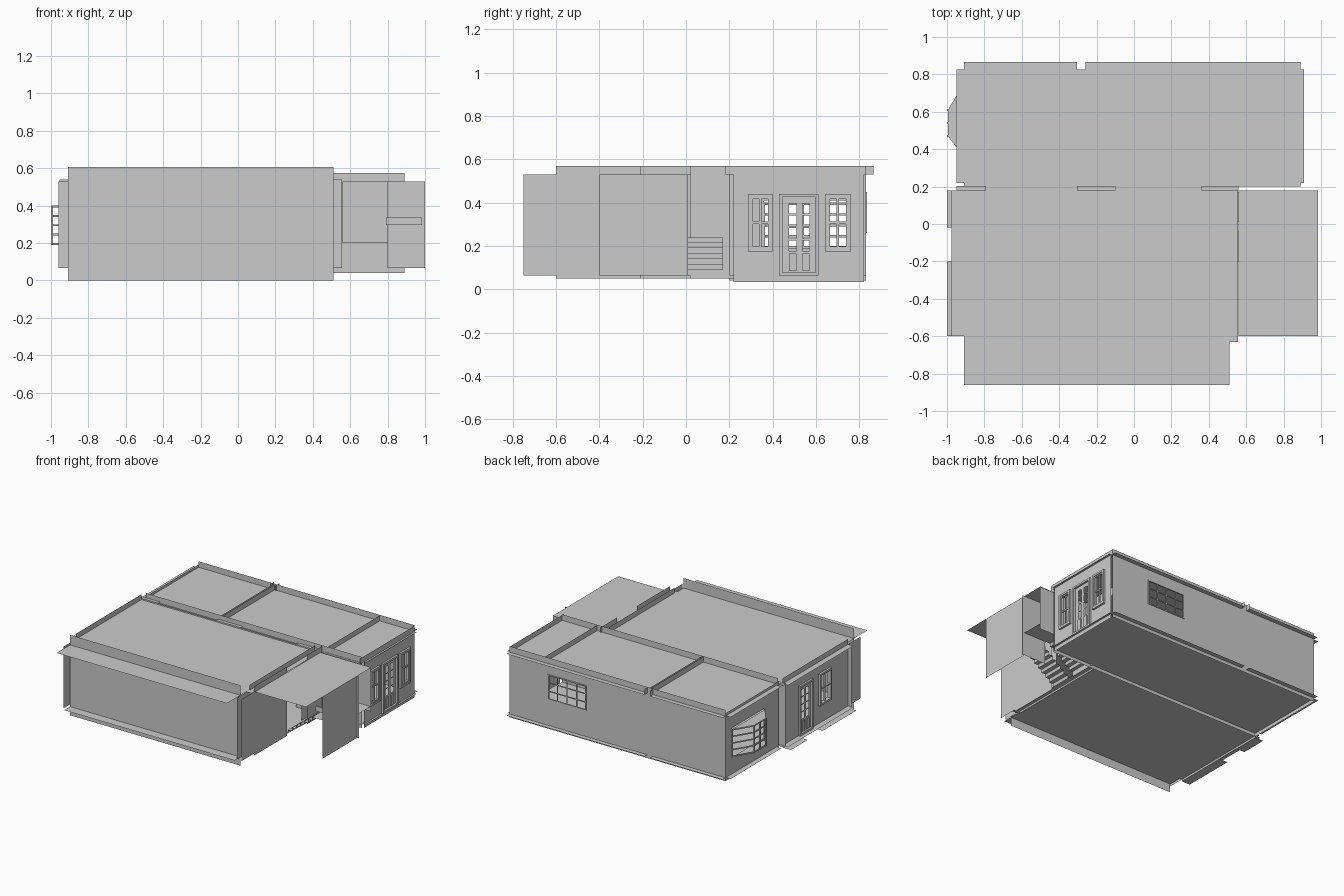
import bpy, bmesh

if "Cube" in bpy.data.objects:
    bpy.data.objects.remove(bpy.data.objects["Cube"])

FLOOR, CEIL = 0.065, 0.53


def finish(name, bm):
    me = bpy.data.meshes.new(name)
    bm.to_mesh(me)
    bm.free()
    ob = bpy.data.objects.new(name, me)
    bpy.context.collection.objects.link(ob)
    return ob


def put(axis, p, u, v):
    """Point on a plane: axis is the normal, (u, v) the other two in xyz order."""
    c = [u, v]
    c.insert(axis, p)
    return c


def sheet(name, axis, p, u0, u1, v0, v1, holes=()):
    """Flat rectangular sheet with rectangular openings."""
    us, vs = {u0, u1}, {v0, v1}
    for a, b, c, d in holes:
        us |= {a, b}
        vs |= {c, d}
    us, vs = sorted(us), sorted(vs)
    bm = bmesh.new()
    for a, b in zip(us, us[1:]):
        for c, d in zip(vs, vs[1:]):
            m, n = (a + b) / 2, (c + d) / 2
            if any(h[0] < m < h[1] and h[2] < n < h[3] for h in holes):
                continue
            bm.faces.new([bm.verts.new(put(axis, p, *q))
                          for q in ((a, c), (b, c), (b, d), (a, d))])
    bmesh.ops.remove_doubles(bm, verts=bm.verts, dist=1e-5)
    bmesh.ops.recalc_face_normals(bm, faces=bm.faces)
    return finish(name, bm)


def add_box(bm, lo, hi):
    r = bmesh.ops.create_cube(bm, size=1)
    for v in r['verts']:
        v.co = [l + (h - l) * (c + 0.5) for l, h, c in zip(lo, hi, v.co)]


def box(name, lo, hi):
    bm = bmesh.new()
    add_box(bm, lo, hi)
    return finish(name, bm)


def lattice(name, axis, p, rect, cols, rows, edge=0.014, bar=0.007, depth=0.02):
    """Frame plus glazing bars in one opening."""
    u0, u1, v0, v1 = rect
    bm = bmesh.new()

    def part(a, b, c, d, t):
        add_box(bm, put(axis, p - t / 2, a, c), put(axis, p + t / 2, b, d))
    part(u0, u0 + edge, v0, v1, depth)
    part(u1 - edge, u1, v0, v1, depth)
    part(u0 + edge, u1 - edge, v0, v0 + edge, depth)
    part(u0 + edge, u1 - edge, v1 - edge, v1, depth)
    for i in range(1, cols):
        u = u0 + (u1 - u0) * i / cols
        part(u - bar / 2, u + bar / 2, v0 + edge, v1 - edge, depth / 2)
    for j in range(1, rows):
        v = v0 + (v1 - v0) * j / rows
        part(u0 + edge, u1 - edge, v - bar / 2, v + bar / 2, depth / 2)
    return finish(name, bm)


def door_leaf(name, p, y0, y1, z1):
    """Glazed door: eight panes above two raised panels."""
    w, panes = y1 - y0, []
    for s in (0.2, 0.6):
        for j in range(4):
            z = 0.178 + j * 0.057
            panes.append((y0 + s * w, y0 + (s + 0.22) * w, z, z + 0.048))
        box(name + "_panel", (p - 0.008, y0 + s * w, 0.085),
            (p + 0.008, y0 + (s + 0.22) * w, 0.165))
    sheet(name, 0, p, y0, y1, FLOOR, z1, panes)


# floors and ceilings, overshooting the walls
for nm, z, front in (("floor", FLOOR, -0.77), ("ceiling", CEIL, -0.86)):
    sheet("main_" + nm, 2, z, -0.975, 0.51, -0.60, 0.18)
    sheet("main_front_" + nm, 2, z, -0.91, 0.51, front, -0.60)
    for i, (x0, x1) in enumerate(((-0.91, -0.305), (-0.26, 0.89))):
        sheet(f"back_edge_{nm}_{i}", 2, z, x0, x1, 0.825, 0.865)
    sheet("back_left_" + nm, 2, z, -0.95, -0.287, 0.22, 0.825)
    sheet("back_right_" + nm, 2, z, -0.275, 0.91, 0.22, 0.825)
    sheet("back_join_" + nm, 2, z, -0.91, 0.89, 0.20, 0.22)
    sheet("wall_gap_" + nm, 2, z, -0.95, 0.56, 0.18, 0.20)
    sheet("partition_" + nm, 2, z, -0.287, -0.275, 0.22, 0.825)
    sheet("stair_join_" + nm, 2, z, 0.51, 0.555, -0.63, 0.18)
sheet("stairwell_ceiling", 2, CEIL, 0.56, 0.985, -0.60, 0.18)
for i, (y0, y1) in enumerate(((-0.60, -0.20), (-0.02, 0.18))):
    sheet(f"outer_sill_{i}", 2, 0.05, -1.0, -0.93, y0, y1)

# main room walls
LX, RX, BX = -0.93, 0.895, -0.91
side_door = (-0.17, -0.01, FLOOR, 0.44)
side_win = (-0.39, -0.25, 0.20, 0.44)
sheet("main_front_wall", 1, -0.70, -0.91, 0.51, 0.0, 0.605)
sheet("main_left_wall", 0, LX, -0.60, 0.18, 0.05, 0.57, (side_door, side_win))
sheet("main_right_wall", 0, 0.515, -0.60, 0.18, 0.05, 0.57,
      [(-0.21, 0.02, FLOOR, CEIL)])
for i, x in enumerate((LX, 0.515, 0.555)):
    sheet(f"front_fin_{i}", 0, x, -0.75, -0.60, FLOOR, CEIL)
sheet("front_end_wall", 1, -0.60, -0.96, -0.91, FLOOR, CEIL)
sheet("stair_side_wall", 0, 0.555, -0.60, -0.21, 0.05, 0.57)
sheet("stair_side_pier", 0, 0.56, 0.02, 0.22, 0.05, 0.57)
openings = [(-0.79, -0.305, FLOOR, 0.5), (-0.10, 0.36, FLOOR, 0.5)]
sheet("main_back_wall", 1, 0.178, -0.955, 0.555, FLOOR, CEIL + 0.01, openings)
sheet("back_room_front_wall", 1, 0.203, -0.91, 0.89, 0.04, 0.575, openings)
for i, (x0, x1) in enumerate(((-0.95, -0.79), (-0.305, -0.10), (0.36, 0.56))):
    sheet(f"wall_cap_{i}", 2, 0.54, x0, x1, 0.178, 0.203)

# back room walls
back_win = (0.25, 0.57, 0.26, 0.45)
bay = (0.36, 0.75, 0.19, 0.41)
right_wins = [(0.285, 0.40, 0.175, 0.44), (0.64, 0.76, 0.175, 0.44)]
right_door = (0.43, 0.612, FLOOR, 0.44)
sheet("back_wall", 1, 0.83, -0.91, 0.89, 0.04, 0.575, [back_win])
sheet("back_left_wall", 0, BX, 0.20, 0.83, 0.04, 0.55, [bay])
sheet("back_right_wall", 0, RX, 0.22, 0.82, 0.035, 0.55, right_wins + [right_door])
sheet("back_right_rim", 0, 0.89, 0.18, 0.83, 0.53, 0.57)
for i, x in enumerate((-0.287, -0.275, 0.60)):
    sheet(f"partition_wall_{i}", 0, x, 0.20, 0.83, FLOOR, 0.57,
          [(0.28, 0.77, FLOOR, 0.47)])
for i, x in enumerate((-0.305, -0.26)):
    sheet(f"partition_end_{i}", 0, x, 0.82, 0.865, CEIL, 0.57)

# windows and doors
lattice("back_window", 1, 0.83, back_win, 4, 3, edge=0.008, depth=0.01)
for i, w in enumerate(right_wins):
    lattice(f"right_window_{i}", 0, RX, w, 1, 1, edge=0.014, depth=0.03)
    lattice(f"right_sash_{i}", 0, RX,
            (w[0] + 0.014, w[1] - 0.014, w[2] + 0.014, w[3] - 0.014), 2, 2,
            edge=0.009, bar=0.01)
lattice("side_window", 0, LX, side_win, 2, 2, depth=0.03)
for nm, p, d in (("right_door", RX, right_door), ("side_door", LX, side_door)):
    lattice(nm + "_frame", 0, p, d, 1, 1, depth=0.03)
    door_leaf(nm, p, d[0] + 0.014, d[1] - 0.014, d[3] - 0.014)

# bay window: three glazed sides with shelf-like bars
plan = [(BX, 0.36), (-0.995, 0.47), (-0.995, 0.61), (BX, 0.75)]
for nm, z in (("bay_sill", 0.19), ("bay_roof", 0.40)):
    bm = bmesh.new()
    bm.faces.new([bm.verts.new((x, y, z)) for x, y in plan])
    finish(nm, bm)


def rod(bm, a, b, r=0.005):
    """Square bar between two points."""
    add = [bm.verts.new((q[0] + s * r, q[1], q[2] + t * r)) for q in (a, b)
           for s, t in ((0, -1), (1, -1), (1, 1), (0, 1))]
    for i in range(4):
        j = (i + 1) % 4
        bm.faces.new((add[i], add[j], add[j + 4], add[i + 4]))


bm = bmesh.new()
for a, b in zip(plan, plan[1:]):
    for j in range(5):
        z = 0.195 + j * 0.05
        rod(bm, (*a, z), (*b, z))
for x, y in plan + [(-0.995, 0.54)]:
    add_box(bm, (x - 0.005, y - 0.005, 0.19), (x + 0.005, y + 0.005, 0.40))
finish("bay_bars", bm)

# stairwell walls, landing and two flights
sheet("stairwell_outer_wall", 0, 0.985, -0.40, 0.01, FLOOR, CEIL)
sheet("stairwell_centre_wall", 1, 0.01, 0.80, 1.0, FLOOR, CEIL)
sheet("stairwell_back_wall", 1, 0.175, 0.56, 0.985, 0.20, CEIL)
sheet("landing", 2, 0.24, 0.79, 0.985, -0.20, 0.17)
box("landing_rail", (0.79, -0.205, 0.297), (0.985, -0.195, 0.335))
for k, (y0, y1) in enumerate(((0.01, 0.17), (-0.20, -0.04))):
    bm = bmesh.new()
    n, run, rise = 7, 0.235 / 7, 0.175 / 7
    pts = [(0.555, FLOOR)]
    for i in range(n):
        x, z = 0.555 + i * run, FLOOR + (i + 1) * rise
        pts += [(x, z), (x + run, z)]
    for (xa, za), (xb, zb) in zip(pts, pts[1:]):
        bm.faces.new([bm.verts.new(c) for c in
                      ((xa, y0, za), (xb, y0, zb), (xb, y1, zb), (xa, y1, za))])
    bmesh.ops.remove_doubles(bm, verts=bm.verts, dist=1e-5)
    finish(f"stair_flight_{k}", bm)
